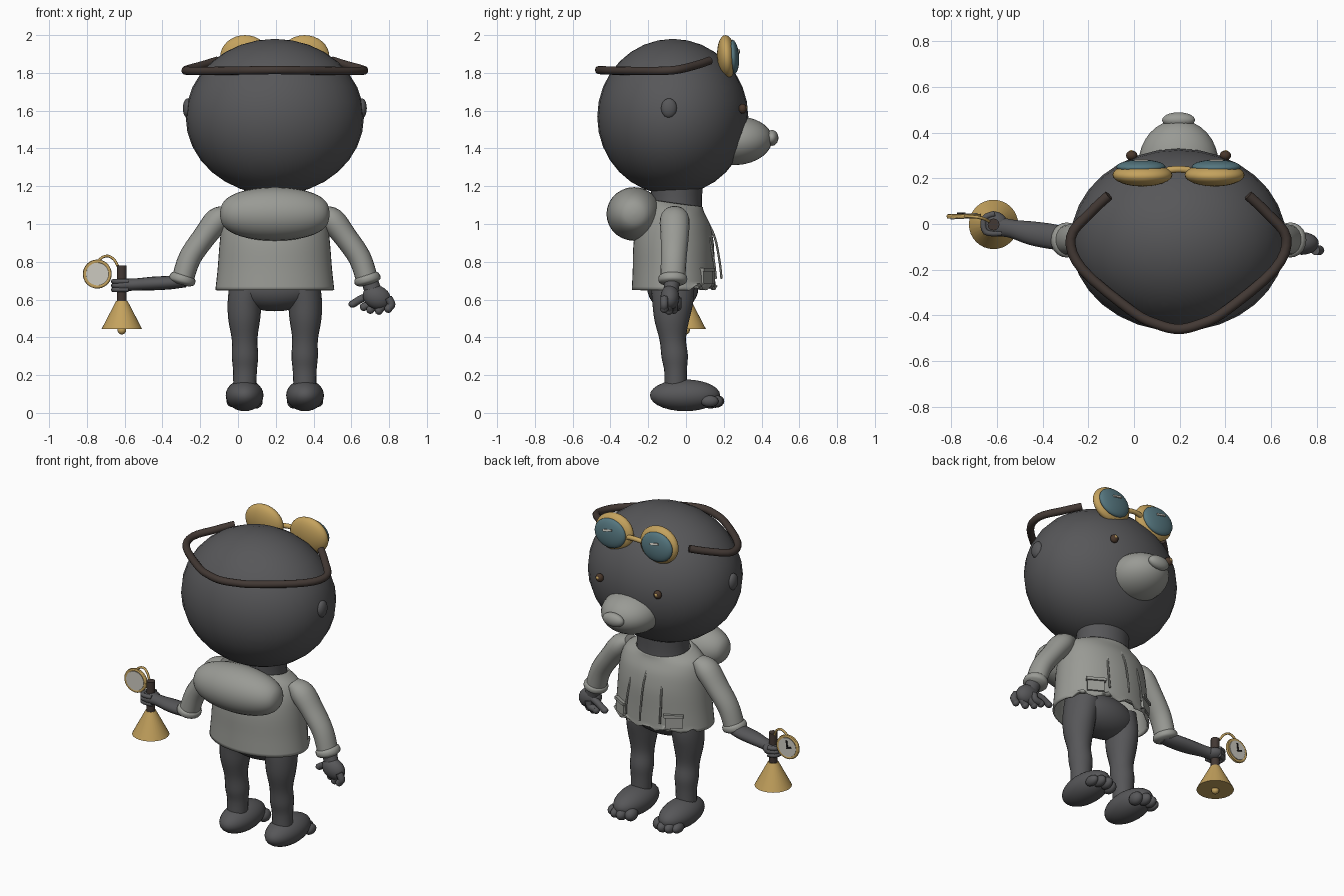
import bpy, bmesh, math
from mathutils import Vector, Matrix, Euler

if "Cube" in bpy.data.objects:
    bpy.data.objects.remove(bpy.data.objects["Cube"])

CX = 0.195  # body centre line


def material(name, rgb):
    m = bpy.data.materials.new(name)
    m.diffuse_color = (*rgb, 1)
    m.use_nodes = True
    m.node_tree.nodes["Principled BSDF"].inputs["Base Color"].default_value = m.diffuse_color
    return m


FUR = material("charcoal fur", (0.095, 0.095, 0.1))
CLOTH = material("grey cloth", (0.32, 0.325, 0.30))
BRASS = material("brass", (0.55, 0.36, 0.11))
LEATHER = material("brown leather", (0.055, 0.04, 0.034))
GLASS = material("teal glass", (0.09, 0.18, 0.21))
DIAL = material("pale dial", (0.62, 0.60, 0.54))
BLACK = material("black", (0.015, 0.013, 0.012))
EYE = material("dark brown eye", (0.07, 0.04, 0.025))


def finish(name, bm, mat, angle=40):
    bmesh.ops.recalc_face_normals(bm, faces=bm.faces)
    me = bpy.data.meshes.new(name)
    bm.to_mesh(me)
    bm.free()
    me.materials.append(mat)
    ob = bpy.data.objects.new(name, me)
    bpy.context.collection.objects.link(ob)
    bpy.ops.object.select_all(action='DESELECT')
    ob.select_set(True)
    bpy.context.view_layer.objects.active = ob
    bpy.ops.object.shade_smooth_by_angle(angle=math.radians(angle))
    return ob


def place(loc, scale, rot):
    return Matrix.LocRotScale(Vector(loc), Euler([math.radians(a) for a in rot]), Vector(scale))


def ball(name, loc, radii, mat, rot=(0, 0, 0), seg=32):
    bm = bmesh.new()
    bmesh.ops.create_uvsphere(bm, u_segments=seg, v_segments=seg // 2, radius=1,
                              matrix=place(loc, radii, rot))
    return finish(name, bm, mat)


def box(name, loc, size, mat, rot=(0, 0, 0)):
    bm = bmesh.new()
    bmesh.ops.create_cube(bm, size=1, matrix=place(loc, size, rot))
    return finish(name, bm, mat)


def cone(name, loc, r1, r2, depth, mat, rot=(0, 0, 0), seg=32):
    bm = bmesh.new()
    bmesh.ops.create_cone(bm, cap_ends=True, segments=seg, radius1=r1, radius2=r2,
                          depth=depth, matrix=place(loc, (1, 1, 1), rot))
    return finish(name, bm, mat)


def spline(pts, steps):
    """Smooth a list of points of any dimension."""
    pts = [Vector(p) for p in pts]
    out = []
    for i in range(len(pts) - 1):
        p0, p1, p2 = pts[max(i - 1, 0)], pts[i], pts[i + 1]
        p3 = pts[min(i + 2, len(pts) - 1)]
        for k in range(steps):
            t = k / steps
            out.append(0.5 * (2 * p1 + (p2 - p0) * t + (2 * p0 - 5 * p1 + 4 * p2 - p3) * t * t
                              + (3 * p1 - p0 - 3 * p2 + p3) * t ** 3))
    return out + [pts[-1]]


def tube(name, pts, mat, ref=(0, 1, 0), seg=16, steps=4, cap=True):
    """Loft through (x, y, z, across radius, radius along ref)."""
    rows = spline(pts, steps)
    bm = bmesh.new()
    rings = []
    for i, r in enumerate(rows):
        c = Vector(r[:3])
        t = Vector(rows[min(i + 1, len(rows) - 1)][:3]) - Vector(rows[max(i - 1, 0)][:3])
        u = t.cross(Vector(ref)).normalized()
        v = u.cross(t).normalized()
        rings.append([bm.verts.new(c + u * r[3] * math.cos(a) + v * r[4] * math.sin(a))
                      for a in (2 * math.pi * k / seg for k in range(seg))])
    for a, b in zip(rings, rings[1:]):
        for k in range(seg):
            bm.faces.new((a[k], a[(k + 1) % seg], b[(k + 1) % seg], b[k]))
    if cap:
        bm.faces.new(rings[0])
        bm.faces.new(rings[-1])
    return finish(name, bm, mat, 50)


def wire(name, pts, r, mat, ref=(0, 0, 1), steps=4, seg=10):
    return tube(name, [(*p, r, r) for p in pts], mat, ref, seg, steps)


# Head, ears, snout, nose
ball("head", (CX, -0.07, 1.567), (0.472, 0.4, 0.413), FUR)
ball("snout", (CX, 0.265, 1.44), (0.175, 0.192, 0.128), CLOTH, (4, 0, 0))
ball("nose", (CX, 0.455, 1.456), (0.072, 0.034, 0.042), CLOTH)
tube("neck", [(CX, -0.05, 1.02, 0.17, 0.14), (CX, -0.05, 1.12, 0.16, 0.135),
              (CX, -0.05, 1.25, 0.17, 0.14)], FUR, seg=28)

# Strap around the back of the head, open at the front
half = [(-0.305, 0.125, 1.865), (-0.385, 0.05, 1.84), (-0.472, -0.06, 1.815), (-0.42, -0.2, 1.81),
        (-0.2, -0.385, 1.812), (-0.09, -0.44, 1.814)]
strap = [(CX + x, y, z) for x, y, z in half] + [(CX, -0.46, 1.815)] + \
        [(CX - x, y, z) for x, y, z in reversed(half)]
wire("goggle_strap", strap, 0.022, LEATHER, seg=12)
wire("goggle_bridge", [(CX - 0.05, 0.235, 1.885), (CX, 0.24, 1.89), (CX + 0.05, 0.235, 1.885)],
     0.015, BRASS)

# Backpack roll with blunt rounded ends
roll = [(CX + 0.29 * math.sin(a), -0.275, 1.053, 0.142 * max(math.cos(a), 0.02) ** 0.75,
         0.146 * max(math.cos(a), 0.02) ** 0.75)
        for a in (math.radians(-90 + 15 * k) for k in range(13))]
tube("back_roll", roll, CLOTH, seg=28, steps=2)

# Jacket, open at the hem with a slightly ragged front edge
jacket = tube("jacket", [(CX, -0.065, 0.65, 0.315, 0.222), (CX, -0.065, 0.76, 0.303, 0.217),
                         (CX, -0.065, 0.9, 0.292, 0.212), (CX, -0.06, 1.0, 0.278, 0.19),
                         (CX, -0.055, 1.07, 0.245, 0.155), (CX, -0.05, 1.11, 0.17, 0.14)],
              CLOTH, seg=48, cap=False)
for v in jacket.data.vertices:
    if v.co.z < 0.655 and v.co.y > 0.02:
        v.co.z += 0.018 * (1 + math.sin(v.co.x * 45))
shell = jacket.modifiers.new("thickness", 'SOLIDIFY')
shell.thickness = 0.012
for i, x in enumerate((-0.1, 0, 0.1)):
    d = -0.3 * abs(x)
    wire(f"jacket_seam_{i}", [(CX + x, 0.1 + d, 1.04), (CX + x * 1.1, 0.152 + d, 0.93),
                              (CX + x * 1.2, 0.178 + d, 0.8), (CX + x * 1.2, 0.188 + d, 0.71)],
         0.006, CLOTH, (1, 0, 0), seg=6)

ball("hips", (CX, -0.07, 0.66), (0.235, 0.135, 0.122), FUR)

for s, side in ((-1, "left"), (1, "right")):
    def at(x, y, z):
        return (CX + s * x, y, z)

    # Face details and goggles
    ball(f"{side}_ear", at(0.462, -0.09, 1.613), (0.025, 0.042, 0.052), FUR, seg=20)
    ball(f"{side}_eye", at(0.205, 0.3, 1.61), (0.025, 0.022, 0.026), EYE, seg=16)
    ball(f"{side}_eye_glint", at(0.207, 0.318, 1.614), (0.01, 0.006, 0.01), BRASS, seg=10)
    ball(f"{side}_goggle_rim", at(0.158, 0.215, 1.886), (0.131, 0.05, 0.114), BRASS, (4, 0, 0))
    ball(f"{side}_goggle_lens", at(0.165, 0.25, 1.886), (0.108, 0.031, 0.09), GLASS, (4, 0, 0))
    box(f"{side}_lens_glint", at(0.165, 0.28, 1.915), (0.06, 0.008, 0.012), DIAL, (12, 12, 0))

    # Pocket with flap
    box(f"{side}_pocket", at(0.185, 0.108, 0.72), (0.1, 0.022, 0.075), CLOTH, (3, 0, -s * 30))
    box(f"{side}_pocket_flap", at(0.185, 0.112, 0.758), (0.115, 0.03, 0.018), CLOTH, (3, 0, -s * 30))

    # Sleeve and cuff
    tube(f"{side}_sleeve", [(*at(0.24, -0.06, 1.07), 0.03, 0.05), (*at(0.3, -0.06, 1.025), 0.066, 0.078),
                            (*at(0.375, -0.06, 0.93), 0.062, 0.074), (*at(0.45, -0.065, 0.82), 0.06, 0.068),
                            (*at(0.49, -0.07, 0.7), 0.058, 0.066)], CLOTH, seg=20)
    tube(f"{side}_cuff", [(*at(0.482, -0.07, 0.735), 0.045, 0.05), (*at(0.486, -0.07, 0.722), 0.067, 0.074),
                          (*at(0.493, -0.07, 0.695), 0.069, 0.074),
                          (*at(0.497, -0.07, 0.68), 0.045, 0.05)], CLOTH, seg=20)

    # Leg, foot and toes
    tube(f"{side}_leg", [(*at(0.135, -0.07, 0.7), 0.1, 0.115), (*at(0.158, -0.07, 0.6), 0.091, 0.11),
                         (*at(0.162, -0.075, 0.5), 0.085, 0.094), (*at(0.16, -0.07, 0.39), 0.068, 0.07),
                         (*at(0.158, -0.06, 0.3), 0.07, 0.07), (*at(0.158, -0.055, 0.22), 0.063, 0.06),
                         (*at(0.16, -0.055, 0.1), 0.06, 0.06)], FUR, seg=20)
    ball(f"{side}_foot", at(0.16, -0.005, 0.093), (0.1, 0.186, 0.084), FUR, seg=28)
    for i, (x, y, r) in enumerate(((0.1, 0.13, 0.036), (0.145, 0.155, 0.032),
                                   (0.19, 0.15, 0.03), (0.228, 0.125, 0.028))):
        ball(f"{side}_toe_{i}", at(x, y, 0.062), (r, 0.048, r * 1.1), FUR, seg=16)

# Relaxed hand: wrist, palm, curled fingers and thumb
tube("relaxed_wrist", [(0.69, -0.07, 0.72, 0.045, 0.045), (0.71, -0.078, 0.66, 0.045, 0.04),
                       (0.73, -0.085, 0.6, 0.05, 0.04)], FUR)
ball("relaxed_palm", (0.735, -0.085, 0.612), (0.077, 0.05, 0.062), FUR, (0, 25, 0), 24)
fingers = ((0.795, -0.115, 0.81, 0.545), (0.765, -0.09, 0.76, 0.535),
           (0.74, -0.065, 0.715, 0.54), (0.72, -0.045, 0.68, 0.555))
for i, (x, y, tx, tz) in enumerate(fingers):
    wire(f"finger_{i}", [(x, y, 0.61), ((x + tx) / 2 + 0.01, y, 0.575), (tx - 0.012, y, tz + 0.01)],
         0.021, FUR, (0, 1, 0))
    ball(f"fingertip_{i}", (tx - 0.014, y, tz + 0.006), (0.022, 0.022, 0.022), FUR, seg=14)
wire("thumb", [(0.7, -0.06, 0.62), (0.655, -0.05, 0.605), (0.61, -0.045, 0.578)], 0.02, FUR, (0, 1, 0))
ball("thumb_tip", (0.607, -0.045, 0.576), (0.023, 0.021, 0.019), FUR, seg=14)

# Forearm and fist holding the bell
tube("bell_forearm", [(-0.28, -0.07, 0.7, 0.035, 0.05), (-0.36, -0.055, 0.69, 0.036, 0.055),
                      (-0.45, -0.04, 0.685, 0.036, 0.052), (-0.54, -0.02, 0.68, 0.032, 0.04),
                      (-0.6, -0.01, 0.678, 0.034, 0.045)], FUR)
ball("bell_fist", (-0.612, 0, 0.676), (0.058, 0.055, 0.036), FUR, seg=24)
for i in range(3):
    wire(f"gripping_finger_{i}", [(-0.58, -0.04, 0.652 + 0.022 * i), (-0.65, -0.035, 0.652 + 0.022 * i),
                                  (-0.655, 0.025, 0.652 + 0.022 * i), (-0.61, 0.045, 0.652 + 0.022 * i)],
         0.013, FUR)

# Hand bell
BX = -0.615
cone("bell_cup", (BX, -0.002, 0.518), 0.108, 0.03, 0.15, BRASS)
ball("bell_clapper", (BX, -0.002, 0.438), (0.023, 0.023, 0.023), BRASS, seg=16)
cone("bell_handle", (BX, -0.002, 0.685), 0.026, 0.026, 0.19, LEATHER, seg=16)

# Pocket watch hanging on a bent wire
WX, WY, WZ = -0.745, 0.034, 0.735
cone("watch_case", (WX, WY, WZ), 0.075, 0.075, 0.014, BRASS, (90, 0, 3))
cone("watch_dial", (WX, WY, WZ), 0.06, 0.06, 0.022, DIAL, (90, 0, 3))
ring = [(WX + 0.067 * math.cos(a), WY, WZ + 0.067 * math.sin(a))
        for a in (2 * math.pi * k / 24 for k in range(25))]
wire("watch_rim", ring, 0.0095, BRASS, (0, 1, 0), steps=2, seg=8)
box("watch_hour_hand", (WX - 0.013, WY + 0.013, WZ), (0.034, 0.005, 0.009), BLACK, (0, 20, 0))
box("watch_minute_hand", (WX, WY + 0.013, WZ + 0.02), (0.009, 0.005, 0.046), BLACK, (0, 8, 0))
wire("watch_wire", [(-0.74, 0.034, 0.805), (-0.715, 0.033, 0.825), (-0.685, 0.03, 0.83),
                    (-0.655, 0.022, 0.81), (-0.635, 0.012, 0.775)], 0.007, BRASS, (0, 1, 0), seg=8)
